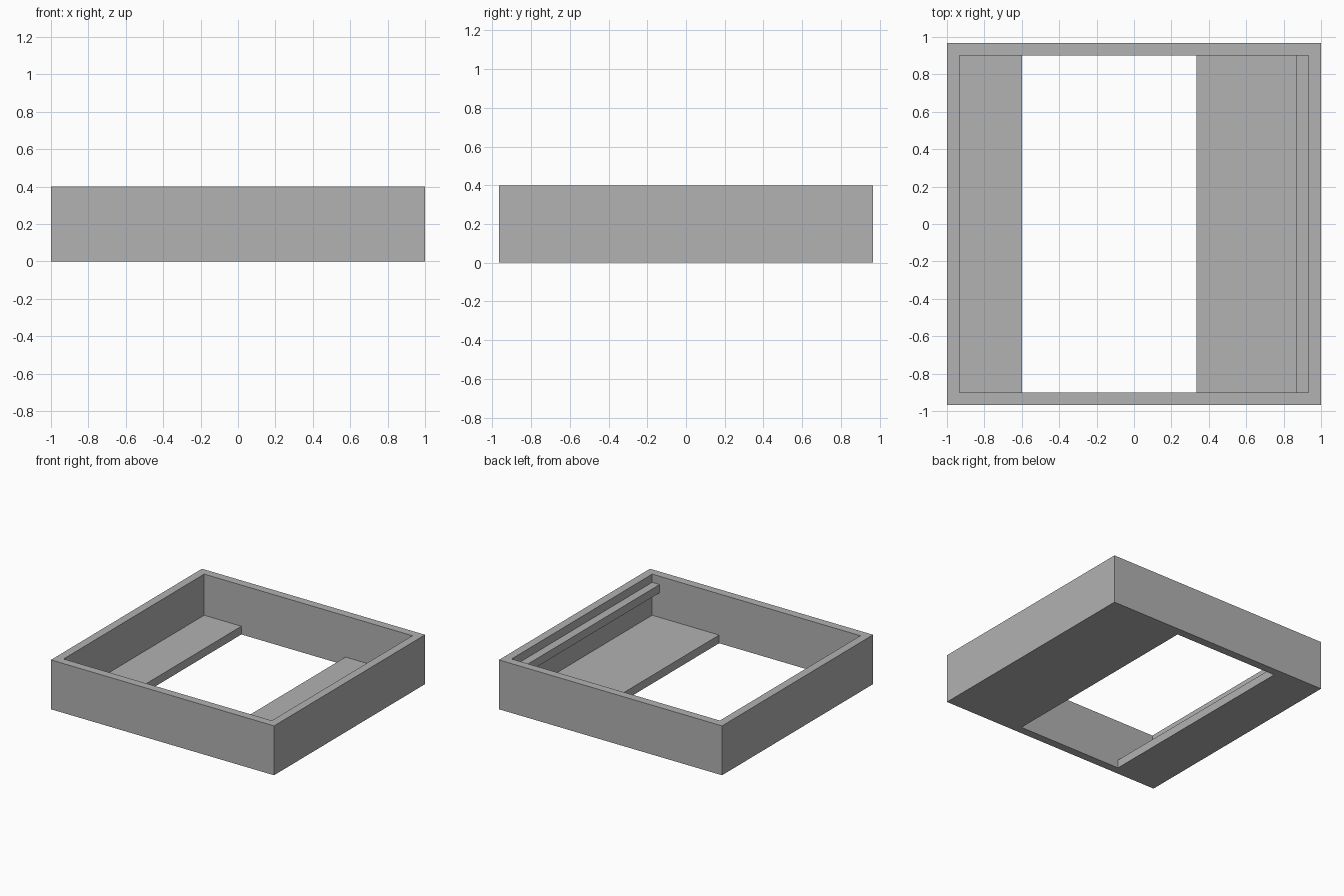
import bpy
import bmesh
from mathutils import Matrix, Vector

cube = bpy.data.objects.get("Cube")
if cube:
    bpy.data.objects.remove(cube, do_unlink=True)

# The design sits on a regular module: 30 x 29 x 6 units
U = 1 / 15
WIDTH, DEPTH, HEIGHT = 30 * U, 29 * U, 6 * U
INNER_X, INNER_Y = WIDTH / 2 - U, DEPTH / 2 - U

grey = bpy.data.materials.new("light grey")
grey.use_nodes = True
colour = (0.445, 0.445, 0.445, 1)
grey.diffuse_color = colour
grey.node_tree.nodes["Principled BSDF"].inputs["Base Color"].default_value = colour


def finish(name, bm):
    bmesh.ops.recalc_face_normals(bm, faces=bm.faces)
    mesh = bpy.data.meshes.new(name)
    bm.to_mesh(mesh)
    bm.free()
    mesh.materials.append(grey)
    obj = bpy.data.objects.new(name, mesh)
    bpy.context.collection.objects.link(obj)
    return obj


def slab(name, x0, x1, z0):
    """One-unit-thick board spanning the frame from front to back."""
    bm = bmesh.new()
    place = Matrix.Translation(((x0 + x1) / 2, 0, z0 + U / 2))
    size = Matrix.Diagonal((x1 - x0, 2 * INNER_Y, U, 1))
    bmesh.ops.create_cube(bm, size=1, matrix=place @ size)
    return finish(name, bm)


# Rectangular frame: inset a plate, drop its centre, raise the ring
bm = bmesh.new()
bmesh.ops.create_grid(bm, x_segments=1, y_segments=1, size=0.5,
                      matrix=Matrix.Diagonal((WIDTH, DEPTH, 1, 1)))
centre = bm.faces[:]
bmesh.ops.inset_region(bm, faces=centre, thickness=U, use_boundary=True,
                       use_even_offset=True)
bmesh.ops.delete(bm, geom=centre, context='FACES')
ring = bmesh.ops.extrude_face_region(bm, geom=bm.faces[:], use_keep_orig=True)
raised = [v for v in ring["geom"] if isinstance(v, bmesh.types.BMVert)]
bmesh.ops.translate(bm, verts=raised, vec=Vector((0, 0, HEIGHT)))
finish("outer_frame", bm)

# Floor boards along each side, and the rail on the left wall
slab("narrow_floor_board", -INNER_X, -9 * U, 0)
slab("wide_floor_board", 5 * U, INNER_X, 0)
slab("wall_rail", INNER_X - U, INNER_X, 4 * U)
